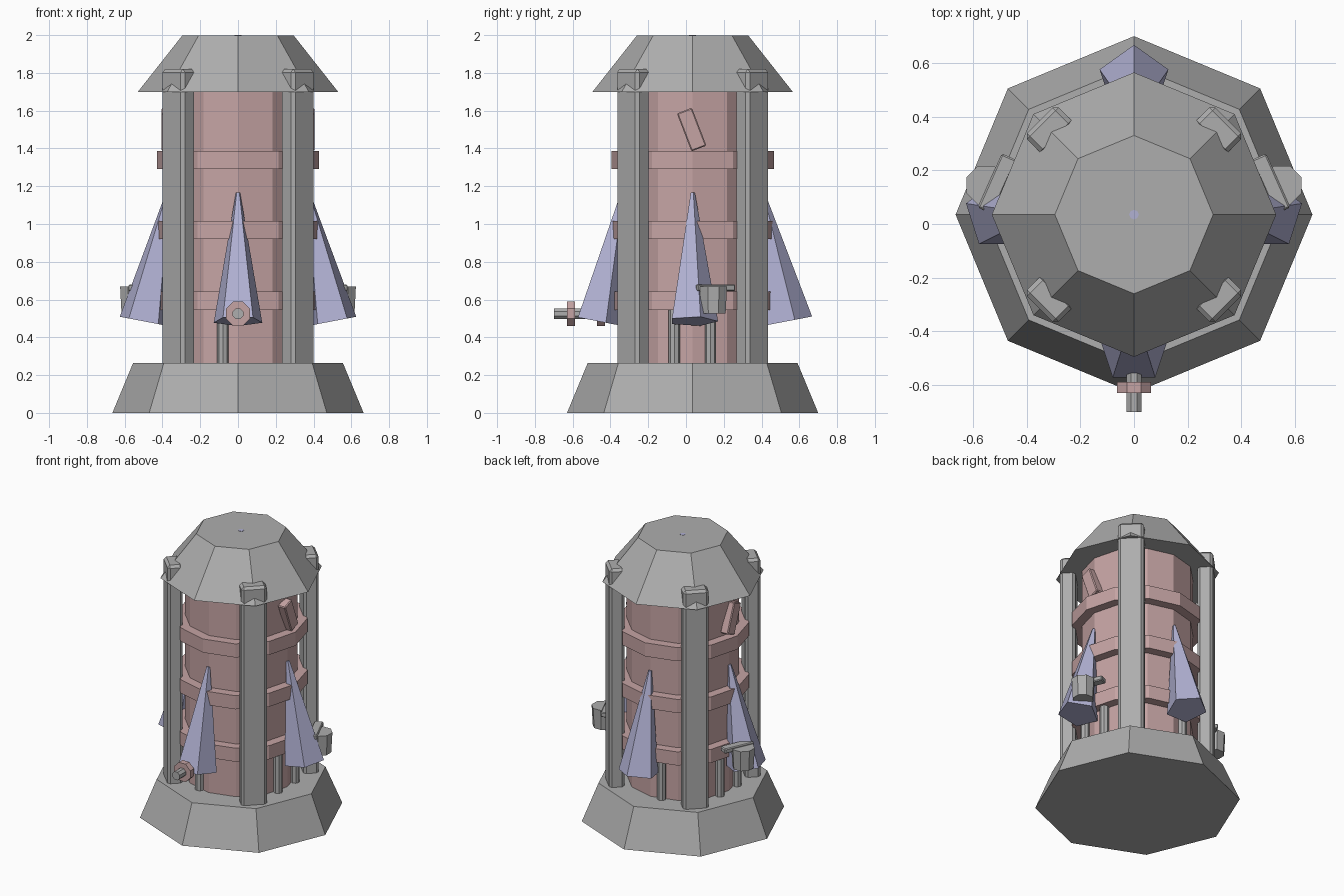
import bpy, bmesh
from math import radians, cos, sin, pi
from mathutils import Vector, Matrix

cube = bpy.data.objects.get("Cube")
if cube:
    bpy.data.objects.remove(cube)


def material(name, rgb):
    m = bpy.data.materials.new(name)
    m.use_nodes = True
    m.diffuse_color = (*rgb, 1)
    m.node_tree.nodes["Principled BSDF"].inputs["Base Color"].default_value = (*rgb, 1)
    return m


GREY = material("stone_grey", (0.42, 0.42, 0.42))
PINK = material("dusty_pink", (0.56, 0.37, 0.37))
BLUE = material("pale_violet", (0.44, 0.44, 0.65))
AXIS_Y = 0.035  # the tower axis sits slightly behind the centre


def finish(bm, name, mat, matrix=None):
    if matrix:
        bm.transform(matrix)
    bmesh.ops.recalc_face_normals(bm, faces=bm.faces)
    mesh = bpy.data.meshes.new(name)
    bm.to_mesh(mesh)
    bm.free()
    mesh.materials.append(mat)
    obj = bpy.data.objects.new(name, mesh)
    bpy.context.collection.objects.link(obj)
    return obj


def prism(name, mat, sides, start, end, r0, r1=None, spin=0):
    """Flat-sided frustum from start to end, with its first corner at angle spin."""
    r1 = r0 if r1 is None else r1
    start, end = Vector(start), Vector(end)
    axis = end - start
    bm = bmesh.new()
    rings = []
    for r, z in ((r0, 0), (r1, axis.length)):
        rings.append([bm.verts.new((r * cos(spin + 2 * pi * i / sides),
                                    r * sin(spin + 2 * pi * i / sides), z))
                      for i in range(sides)])
    low, high = rings
    bm.faces.new(low)
    bm.faces.new(high)
    for i in range(sides):
        j = (i + 1) % sides
        bm.faces.new((low[i], low[j], high[j], high[i]))
    turn = Vector((0, 0, 1)).rotation_difference(axis).to_matrix().to_4x4()
    return finish(bm, name, mat, Matrix.Translation(start) @ turn)


def box(name, mat, size, matrix, bevel=0.0):
    bm = bmesh.new()
    bmesh.ops.create_cube(bm, size=1)
    bm.transform(Matrix.Diagonal((*size, 1)))
    if bevel:
        bmesh.ops.bevel(bm, geom=bm.edges[:], offset=bevel, segments=1, affect="EDGES")
    return finish(bm, name, mat, matrix)


def upright(name, mat, sides, z0, z1, r0, r1=None):
    return prism(name, mat, sides, (0, AXIS_Y, z0), (0, AXIS_Y, z1), r0, r1)


# Base, drum, bands and roof
upright("base", GREY, 8, 0, 0.265, 0.665, 0.555)
upright("drum", PINK, 12, 0.25, 1.72, 0.365)
for i, z in enumerate((0.545, 0.92, 1.29)):
    upright(f"drum_band_{i + 1}", PINK, 12, z, z + 0.097, 0.43)
upright("roof", GREY, 8, 1.70, 1.998, 0.53, 0.295)
upright("roof_stud", BLUE, 8, 1.95, 2.0, 0.018)

# Four corner posts
for i in range(4):
    place = (Matrix.Translation((0, AXIS_Y, 1.03))
             @ Matrix.Rotation(radians(45 + 90 * i), 4, "Z")
             @ Matrix.Translation((0.447, 0, 0)))
    box(f"post_{i + 1}", GREY, (0.1, 0.168, 1.58), place, 0.017)

# Four leaning spikes
for side, (dx, dy) in {"left": (1, 0), "right": (-1, 0),
                       "front": (0, -1), "back": (0, 1)}.items():
    foot = (dx * 0.5, AXIS_Y + dy * 0.5, 0.485)
    tip = (dx * 0.37, AXIS_Y + dy * 0.37, 1.165)
    prism(f"{side}_spike", BLUE, 5, foot, tip, 0.135, 0.012, pi / 2)

# Bolt and nuts on the front spike
prism("bolt", GREY, 8, (0, -0.70, 0.525), (0, -0.42, 0.525), 0.031, spin=pi / 8)
for name, y in (("outer_nut", -0.63), ("inner_nut", -0.47)):
    prism(name, PINK, 8, (0, y, 0.525), (0, y + 0.042, 0.525), 0.069, spin=pi / 8)

# Mirrored side fittings
for side, s in (("left", 1), ("right", -1)):
    prism(f"{side}_canister", GREY, 8, (s * 0.552, 0.145, 0.525),
          (s * 0.552, 0.145, 0.668), 0.07, 0.078, pi / 8)
    arm = Matrix.Translation((s * 0.51, 0.15, 0.662)) @ Matrix.Rotation(radians(s * 24), 4, "Z")
    box(f"{side}_lever", GREY, (0.06, 0.22, 0.035), arm, 0.006)
    slat = Matrix.Translation((s * 0.375, 0.03, 1.5)) @ Matrix.Rotation(radians(21), 4, "X")
    box(f"{side}_slat", PINK, (0.06, 0.085, 0.215), slat, 0.006)
    for label, y in (("front", -0.062), ("rear", 0.13)):
        prism(f"{side}_{label}_pipe", GREY, 8, (s * 0.36, y, 0.25),
              (s * 0.36, y, 0.56), 0.03)

# Pipes at the front and back of the drum
for label, y in (("front", -1), ("back", 1)):
    prism(f"{label}_pipe", GREY, 8, (-0.08, AXIS_Y + y * 0.355, 0.25),
          (-0.08, AXIS_Y + y * 0.355, 0.56), 0.03)
